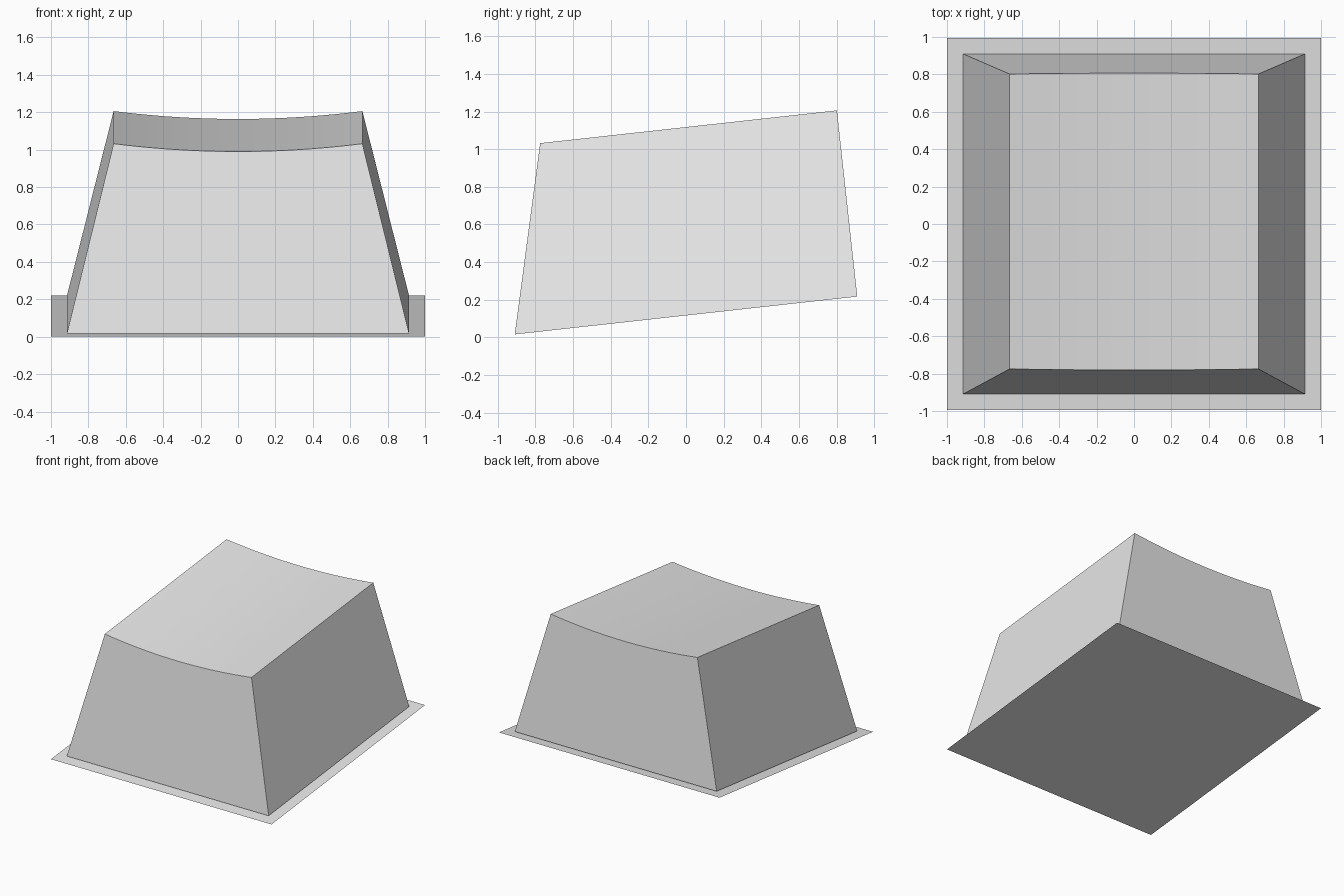
import bpy, bmesh, math

cube = bpy.data.objects.get("Cube")
if cube:
    bpy.data.objects.remove(cube, do_unlink=True)

grey = bpy.data.materials.new("light_grey")
grey.use_nodes = True
colour = (0.8, 0.8, 0.8, 1)
grey.diffuse_color = colour
grey.node_tree.nodes["Principled BSDF"].inputs["Base Color"].default_value = colour

TILT = math.radians(6.3)
SEGMENTS = 24
SAG = 0.042


def make_object(name, bm):
    bmesh.ops.recalc_face_normals(bm, faces=bm.faces)
    mesh = bpy.data.meshes.new(name)
    bm.to_mesh(mesh)
    bm.free()
    mesh.materials.append(grey)
    obj = bpy.data.objects.new(name, mesh)
    bpy.context.collection.objects.link(obj)
    return obj


def cap_outline(bm, base_y, base_z, top_y, top_z):
    """Planar end of the cap: straight base and a dished top edge."""
    points = [(-0.915, base_y, base_z)]
    lean = (top_y - base_y) / (top_z - base_z)
    for i in range(SEGMENTS + 1):
        t = 2 * i / SEGMENTS - 1
        drop = SAG * (1 - t * t)
        points.append((0.665 * t, top_y - lean * drop, top_z - drop))
    points.append((0.915, base_y, base_z))
    return [bm.verts.new(p) for p in points]


# Tapered cap with a dished, sloping top
bm = bmesh.new()
front = cap_outline(bm, -0.91, 0.016, -0.775, 1.032)
back = cap_outline(bm, 0.91, 0.217, 0.802, 1.206)
bm.faces.new(front)
bm.faces.new(back)
for i in range(len(front)):
    j = (i + 1) % len(front)
    bm.faces.new((front[i], front[j], back[j], back[i]))
cap = make_object("key_cap", bm)
bpy.ops.object.select_all(action='DESELECT')
cap.select_set(True)
bpy.context.view_layer.objects.active = cap
bpy.ops.object.shade_smooth_by_angle(angle=math.radians(30))

# Thin tilted sheet under the cap
bm = bmesh.new()
bmesh.ops.create_grid(bm, x_segments=1, y_segments=1, size=1)
sheet = make_object("base_sheet", bm)
sheet.rotation_euler.x = TILT
sheet.location.z = math.sin(TILT)
